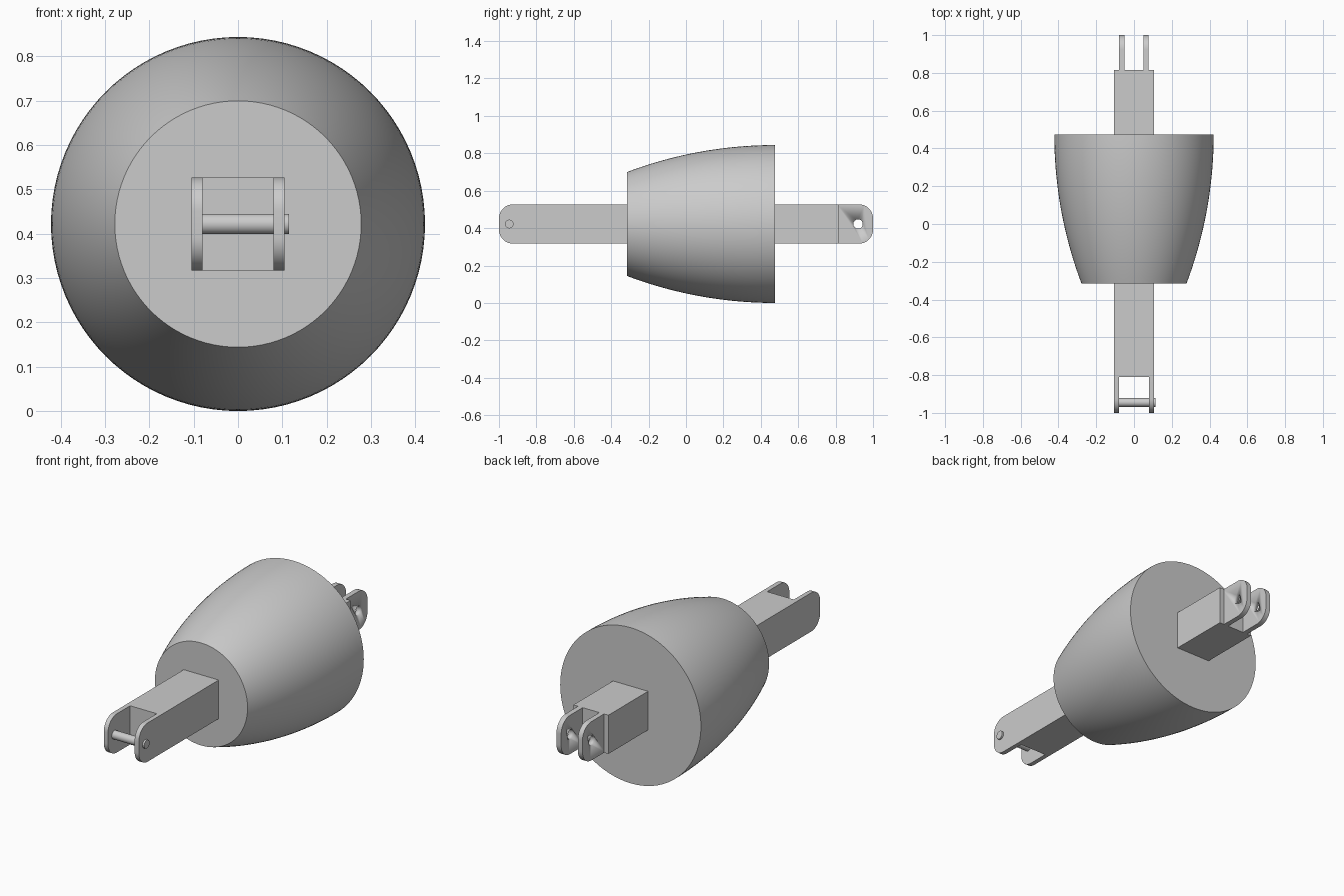
import bpy, bmesh, math
from mathutils import Matrix, Vector

if "Cube" in bpy.data.objects:
    bpy.data.objects.remove(bpy.data.objects["Cube"])

CZ = 0.422        # height of the long axis
HALF = 0.105      # half width of the square bar
CORNER = 0.075    # rounding of the fork tips

steel = bpy.data.materials.new("light_grey")
steel.use_nodes = True
GREY = (0.6, 0.6, 0.6, 1)
steel.diffuse_color = GREY
steel.node_tree.nodes["Principled BSDF"].inputs["Base Color"].default_value = GREY


def finish(name, bm, smooth=True):
    bmesh.ops.recalc_face_normals(bm, faces=bm.faces)
    mesh = bpy.data.meshes.new(name)
    bm.to_mesh(mesh)
    bm.free()
    mesh.materials.append(steel)
    obj = bpy.data.objects.new(name, mesh)
    bpy.context.collection.objects.link(obj)
    if smooth:
        bpy.ops.object.select_all(action='DESELECT')
        obj.select_set(True)
        bpy.context.view_layer.objects.active = obj
        bpy.ops.object.shade_smooth_by_angle(angle=math.radians(30))
    return obj


def tongue(name, x0, x1, root, tip):
    """Bar along y with a square root and a rounded tip."""
    s = 1 if tip > root else -1
    pts = [(root, -HALF)]
    for sign in (-1, 1):
        for i in range(13):
            a = math.radians(90 * i / 12)
            a = a if sign < 0 else math.pi / 2 - a
            pts.append((tip - s * CORNER * (1 - math.sin(a)),
                        sign * (HALF - CORNER + CORNER * math.cos(a))))
    pts.append((root, HALF))
    bm = bmesh.new()
    face = bm.faces.new([bm.verts.new((x0, y, CZ + z)) for y, z in pts])
    ext = bmesh.ops.extrude_face_region(bm, geom=[face])
    moved = [v for v in ext["geom"] if isinstance(v, bmesh.types.BMVert)]
    bmesh.ops.translate(bm, verts=moved, vec=(x1 - x0, 0, 0))
    return finish(name, bm)


def box(name, x0, x1, y0, y1, half_z):
    bm = bmesh.new()
    m = (Matrix.Translation(((x0 + x1) / 2, (y0 + y1) / 2, CZ))
         @ Matrix.Diagonal((x1 - x0, y1 - y0, 2 * half_z, 1)))
    bmesh.ops.create_cube(bm, size=1, matrix=m)
    return finish(name, bm, smooth=False)


def rod(name, x0, x1, y, radius):
    bm = bmesh.new()
    m = (Matrix.Translation(((x0 + x1) / 2, y, CZ))
         @ Matrix.Rotation(math.pi / 2, 4, 'Y'))
    bmesh.ops.create_cone(bm, cap_ends=True, segments=32, radius1=radius,
                          radius2=radius, depth=x1 - x0, matrix=m)
    return finish(name, bm)


def cut(obj, cutter):
    cutter.hide_render = True
    mod = obj.modifiers.new("cut", 'BOOLEAN')
    mod.operation = 'DIFFERENCE'
    mod.solver = 'EXACT'
    mod.object = cutter
    bpy.ops.object.select_all(action='DESELECT')
    obj.select_set(True)
    bpy.context.view_layer.objects.active = obj
    bpy.ops.object.modifier_apply(modifier=mod.name)
    bpy.data.objects.remove(cutter)


# Bell-shaped body: an arc turned around the y axis
FRONT, BACK, R_FRONT, R_BACK = -0.315, 0.475, 0.278, 0.422
length, drop = BACK - FRONT, R_BACK - R_FRONT
arc = (length ** 2 + drop ** 2) / (2 * drop)
bm = bmesh.new()
rings = []
for i in range(25):
    y = FRONT + length * i / 24
    r = R_BACK - arc + math.sqrt(arc ** 2 - (BACK - y) ** 2)
    angles = [2 * math.pi * k / 96 for k in range(96)]
    rings.append([bm.verts.new((r * math.cos(a), y, CZ + r * math.sin(a)))
                  for a in angles])
for a, b in zip(rings, rings[1:]):
    for k in range(96):
        n = (k + 1) % 96
        bm.faces.new((a[k], a[n], b[n], b[k]))
bm.faces.new(rings[0])
bm.faces.new(rings[-1])
finish("bell_body", bm)

# Front bar with a slotted fork and its cross pin
front_bar = tongue("front_bar", -HALF, HALF, FRONT + 0.02, -1.0)
cut(front_bar, box("slot_cutter", -0.08, 0.08, -1.1, -0.81, 0.2))
rod("front_pin", -0.09, 0.115, -0.945, 0.023)

# Back bar with two drilled lugs
box("back_bar", -HALF, HALF, BACK - 0.02, 0.815, HALF)
for side, x0, x1 in (("right", -0.079, -0.051), ("left", 0.049, 0.077)):
    lug = tongue("back_lug_" + side, x0, x1, 0.805, 1.0)
    cut(lug, rod("hole_cutter", x0 - 0.05, x1 + 0.05, 0.92, 0.025))
